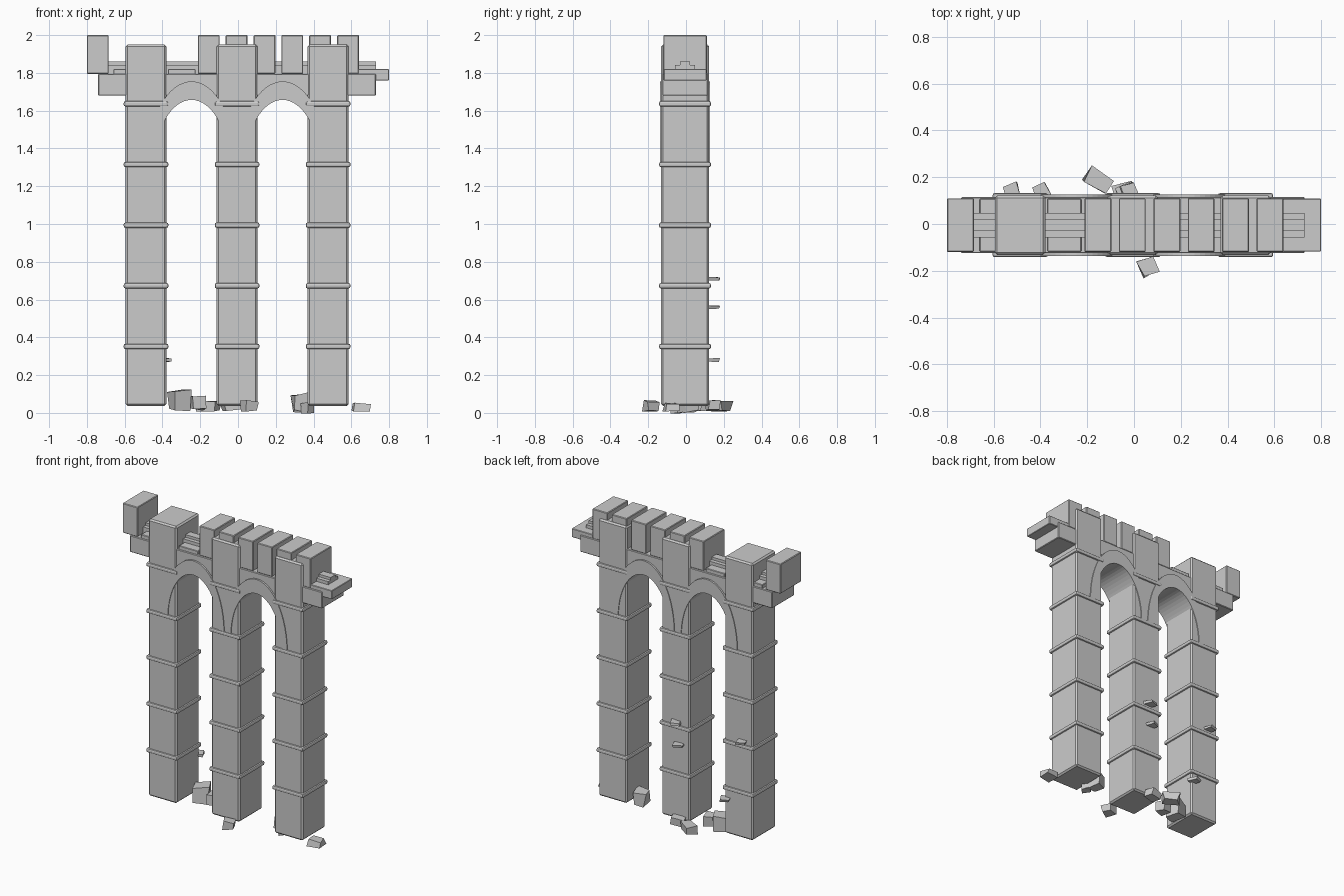
import bpy, bmesh, math, random
from mathutils import Matrix, Vector

if "Cube" in bpy.data.objects:
    bpy.data.objects.remove(bpy.data.objects["Cube"])

random.seed(4)
CY = -0.005                        # centre line of the masonry
stone = bpy.data.materials.new("grey stone")
stone.diffuse_color = (0.6, 0.6, 0.6, 1)
stone.use_nodes = True
stone.node_tree.nodes["Principled BSDF"].inputs["Base Color"].default_value = stone.diffuse_color


def finish(name, bm, bevel=0.0, segments=1):
    bmesh.ops.recalc_face_normals(bm, faces=bm.faces)
    me = bpy.data.meshes.new(name)
    bm.to_mesh(me)
    bm.free()
    me.materials.append(stone)
    ob = bpy.data.objects.new(name, me)
    bpy.context.collection.objects.link(ob)
    if bevel:
        mod = ob.modifiers.new("worn edges", 'BEVEL')
        mod.width, mod.segments = bevel, segments
    return ob


def box(name, x, y, z, bevel=0.0, segments=1):
    """Box from (min, max) pairs on each axis."""
    bm = bmesh.new()
    bmesh.ops.create_cube(bm, size=1)
    for v in bm.verts:
        v.co = [p[0] + (c + 0.5) * (p[1] - p[0]) for c, p in zip(v.co, (x, y, z))]
    return finish(name, bm, bevel, segments)


def depth(h):
    return (CY - h, CY + h)


def arch(name, cx, n=32):
    """Half-elliptical ring of voussoirs, slightly proud of the pillars."""
    bm = bmesh.new()
    rows = []
    for i in range(n + 1):
        a = math.pi * i / n
        c, s = math.cos(a), math.sin(a)
        rows.append([bm.verts.new((cx + rx * c, y, 1.312 + rz * s))
                     for rx, rz, y in ((0.195, 0.345, CY - 0.132), (0.235, 0.443, CY - 0.132),
                                       (0.235, 0.443, CY + 0.132), (0.195, 0.345, CY + 0.132))])
    for r, q in zip(rows, rows[1:]):
        for k in range(4):
            m = (k + 1) % 4
            bm.faces.new((r[k], r[m], q[m], q[k]))
    bm.faces.new(rows[0])
    bm.faces.new(rows[-1])
    return finish(name, bm)


def rock(name, loc, size, turn, jitter=0.12):
    """Broken block: a cube with nudged corners."""
    bm = bmesh.new()
    bmesh.ops.create_cube(bm, size=1)
    rot = Matrix.Rotation(math.radians(turn), 4, 'Z')
    for v in bm.verts:
        j = Vector([random.uniform(-jitter, jitter) for _ in range(3)])
        p = Vector([(a + b) * s for a, b, s in zip(v.co, j, size)])
        v.co = rot @ p + Vector(loc)
    return finish(name, bm)


# pillars with string courses
for i, cx in enumerate((-0.487, -0.005, 0.477)):
    box(f"pillar_{i+1}", (cx - 0.108, cx + 0.108), depth(0.127), (0.037, 1.95), 0.01)
    for k in range(5):
        z = 0.352 + 0.321 * k
        box(f"pillar_{i+1}_band_{k+1}", (cx - 0.118, cx + 0.118), depth(0.137),
            (z - 0.014, z + 0.014), 0.009, 2)

# arches between the pillars
for i, cx in enumerate((-0.246, 0.236)):
    arch(f"arch_{i+1}", cx)

# deck and the stepped water channel on it
box("deck", (-0.74, 0.73), depth(0.12), (1.68, 1.795), 0.004)
box("deck_end_slab", (0.58, 0.80), depth(0.113), (1.76, 1.82), 0.003)
for i, (a, b) in enumerate(((-0.66, -0.58), (-0.37, -0.225))):
    box(f"deck_slab_{i+1}", (a, b), depth(0.113), (1.76, 1.82), 0.003)
box("channel_base", (-0.69, 0.73), depth(0.053), (1.79, 1.842))
box("channel_top", (-0.69, 0.73), depth(0.026), (1.83, 1.86))

# parapet blocks, with gaps where some have fallen
for i, x in enumerate((-0.80, -0.212, -0.065, 0.083, 0.23, 0.377, 0.525)):
    box(f"parapet_block_{i+1}", (x, x + 0.115), depth(0.115), (1.795, 2.0), 0.004)

# fallen rubble
rubble = (
    ((-0.31, 0.05, 0.066), (0.09, 0.09, 0.10), 25),
    ((-0.215, 0.04, 0.055), (0.07, 0.07, 0.075), 10),
    ((-0.15, 0.185, 0.038), (0.105, 0.075, 0.055), -32),
    ((0.06, -0.185, 0.037), (0.065, 0.07, 0.05), 25),
    ((0.33, 0.02, 0.055), (0.075, 0.08, 0.09), 15),
    ((0.37, -0.04, 0.028), (0.05, 0.06, 0.05), 40),
    ((0.65, -0.08, 0.03), (0.085, 0.07, 0.04), 5),
    ((-0.04, 0.14, 0.04), (0.08, 0.06, 0.05), 15),
)
for i, (loc, size, turn) in enumerate(rubble):
    rock(f"rubble_{i+1}", loc, size, turn)

# stone chips sticking out of the back faces
chips = ((-0.52, 0.71), (-0.04, 0.56), (-0.02, 0.71), (-0.395, 0.28))
for i, (x, z) in enumerate(chips):
    rock(f"wall_chip_{i+1}", (x, 0.138, z), (0.06, 0.06, 0.017), 20, 0.1)
